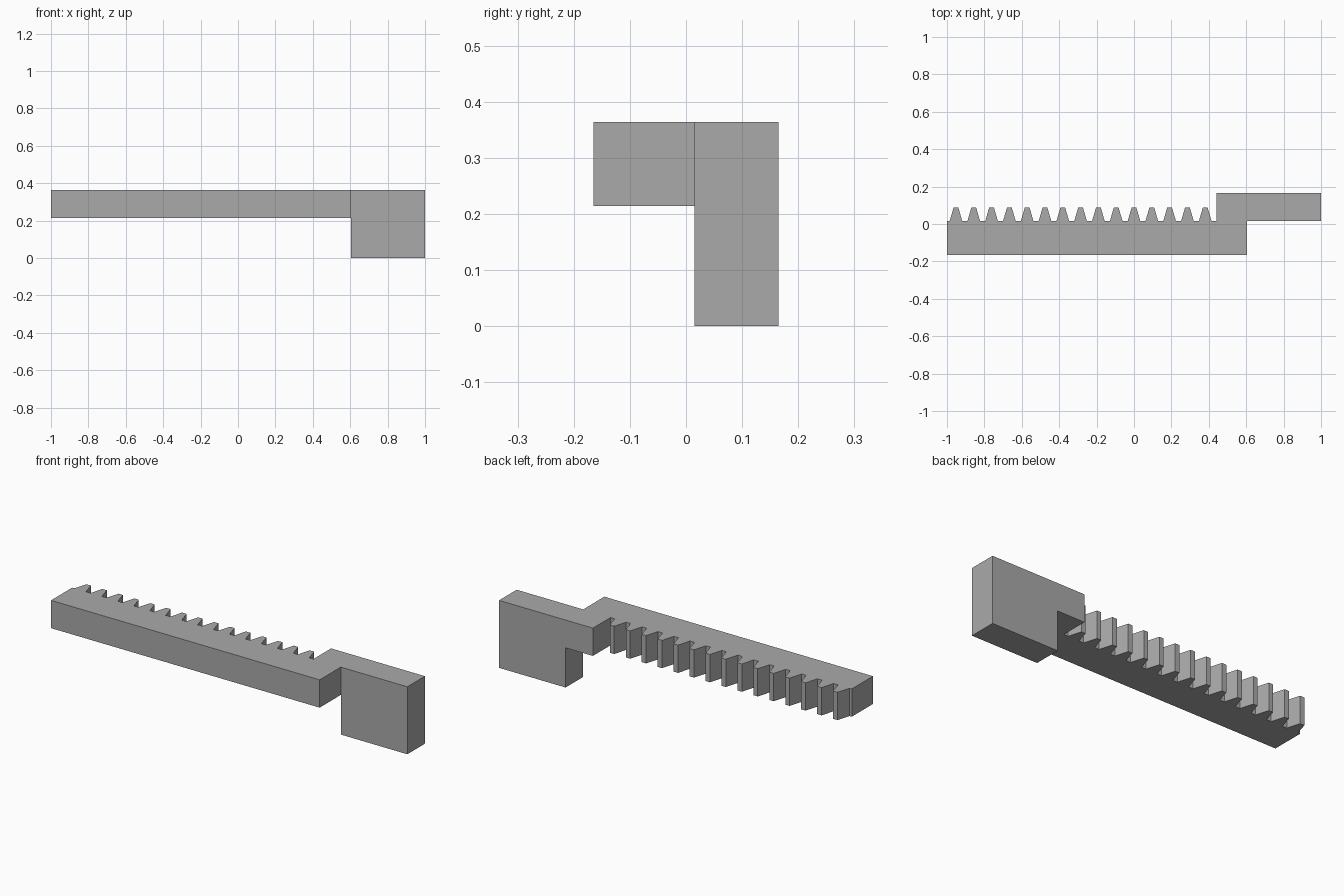
import bpy
import bmesh
from mathutils import Vector

cube = bpy.data.objects.get("Cube")
if cube:
    bpy.data.objects.remove(cube, do_unlink=True)

# Main dimensions
TOP, BAR_BOTTOM = 0.364, 0.214
FRONT, ROOT, TIP, BACK = -0.165, 0.015, 0.087, 0.165
ARM_X, STEP_X = 0.44, 0.603
TEETH, FIRST, PITCH = 15, -0.952, 0.0952
ROOT_HALF, TIP_HALF = 0.034, 0.013

# Plan outline of the bar: toothed back edge, then the arm
outline = [(STEP_X, FRONT), (-1, FRONT), (-1, ROOT)]
for i in range(TEETH):
    x = FIRST + i * PITCH
    outline += [(x - ROOT_HALF, ROOT), (x - TIP_HALF, TIP),
                (x + TIP_HALF, TIP), (x + ROOT_HALF, ROOT)]
outline += [(ARM_X, ROOT), (ARM_X, BACK)]

bm = bmesh.new()


def add_points(points):
    return [bm.verts.new((x, y, TOP)) for x, y in points]


def extrude_down(faces, depth):
    result = bmesh.ops.extrude_face_region(bm, geom=faces, use_keep_orig=False)["geom"]
    verts = [g for g in result if isinstance(g, bmesh.types.BMVert)]
    bmesh.ops.translate(bm, verts=verts, vec=Vector((0, 0, -depth)))
    return [g for g in result if isinstance(g, bmesh.types.BMFace)]


# Bar and foot share the edge at the step
bar = add_points(outline)
step_back, step_front = add_points([(STEP_X, BACK), (STEP_X, ROOT)])
foot = add_points([(1, ROOT), (1, BACK)])
faces = [bm.faces.new(bar + [step_back, step_front]),
         bm.faces.new([step_back, step_front] + foot)]
bmesh.ops.recalc_face_normals(bm, faces=faces)

# Keep the top caps, extrude the full bar depth, then the hanging foot
caps = bmesh.ops.duplicate(bm, geom=faces)["geom"]
lower = extrude_down(faces, TOP - BAR_BOTTOM)
foot_face = [f for f in lower if f.calc_center_median().x > STEP_X]
extrude_down(foot_face, BAR_BOTTOM)
bmesh.ops.remove_doubles(bm, verts=bm.verts, dist=0.0005)
bmesh.ops.dissolve_limit(bm, angle_limit=0.01, verts=bm.verts, edges=bm.edges)
bmesh.ops.recalc_face_normals(bm, faces=bm.faces)

mesh = bpy.data.meshes.new("toothed_rack")
bm.to_mesh(mesh)
bm.free()
rack = bpy.data.objects.new("toothed_rack", mesh)
bpy.context.collection.objects.link(rack)

# Plain grey finish
grey = bpy.data.materials.new("plain grey")
grey.use_nodes = True
color = (0.40, 0.40, 0.40, 1)
grey.diffuse_color = color
grey.node_tree.nodes["Principled BSDF"].inputs["Base Color"].default_value = color
mesh.materials.append(grey)
